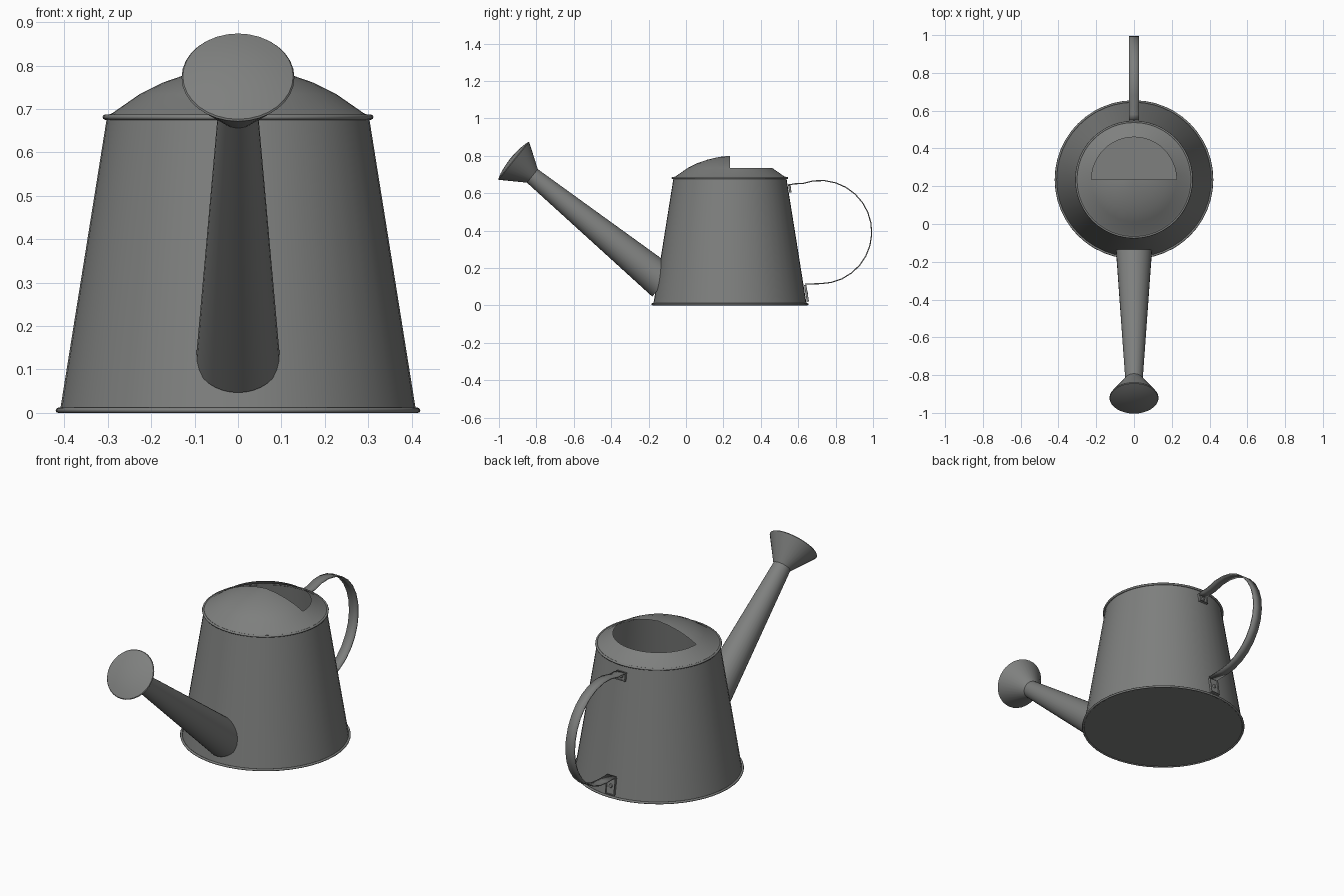
import bpy, bmesh, math
from mathutils import Vector, Matrix

cube = bpy.data.objects.get("Cube")
if cube:
    bpy.data.objects.remove(cube, do_unlink=True)

metal = bpy.data.materials.new("grey_metal")
metal.use_nodes = True
GREY = (0.21, 0.215, 0.21, 1)
metal.diffuse_color = GREY
metal.node_tree.nodes["Principled BSDF"].inputs["Base Color"].default_value = GREY

CENTRE = 0.235          # y of the can's axis
CAN = Matrix.Translation((0, CENTRE, 0))


def finish(name, bm, matrix=Matrix(), angle=30):
    bmesh.ops.remove_doubles(bm, verts=bm.verts, dist=1e-5)
    bmesh.ops.recalc_face_normals(bm, faces=bm.faces)
    mesh = bpy.data.meshes.new(name)
    bm.to_mesh(mesh)
    bm.free()
    mesh.transform(matrix)
    mesh.materials.append(metal)
    obj = bpy.data.objects.new(name, mesh)
    bpy.context.collection.objects.link(obj)
    bpy.ops.object.select_all(action='DESELECT')
    obj.select_set(True)
    bpy.context.view_layer.objects.active = obj
    bpy.ops.object.shade_smooth_by_angle(angle=math.radians(angle))
    return obj


def lathe(profile, steps=48):
    """Revolve (radius, height) points about z."""
    bm = bmesh.new()
    verts = [bm.verts.new((r, 0, z)) for r, z in profile]
    edges = [bm.edges.new(pair) for pair in zip(verts, verts[1:])]
    bmesh.ops.spin(bm, geom=verts + edges, cent=(0, 0, 0), axis=(0, 0, 1),
                   angle=math.tau, steps=steps)
    bmesh.ops.remove_doubles(bm, verts=bm.verts, dist=1e-5)
    return bm


def along(start, end):
    """Matrix placing z=0 at start, with z pointing to end."""
    start, end = Vector(start), Vector(end)
    turn = (end - start).to_track_quat('Z', 'Y').to_matrix().to_4x4()
    return Matrix.Translation(start) @ turn


# Can: floor, tapered wall and the two rolled rims
finish("can_wall", lathe([(0, 0.004), (0.41, 0.004), (0.302, 0.68)]), CAN)


def rim(name, radius, z, thick=0.006):
    ring = [(radius + thick * math.cos(a * math.tau / 8),
             z + thick * math.sin(a * math.tau / 8)) for a in range(9)]
    finish(name, lathe(ring), CAN, 60)


rim("base_rim", 0.414, 0.006)
rim("top_rim", 0.306, 0.681)

# Lid: a dome whose rear centre is open
lid = lathe([(0.305, 0.684), (0.29, 0.69), (0.225, 0.735), (0.175, 0.76),
             (0.12, 0.779), (0.06, 0.793), (0, 0.8)])
opening = [f for f in lid.faces if f.calc_center_median().y > 0
           and f.calc_center_median().z > 0.737]
bmesh.ops.delete(lid, geom=opening, context='FACES')
finish("half_lid", lid, CAN)

# Spout and sprinkler head
base, neck, face = (0, -0.119, 0.122), (0, -0.825, 0.695), (0, -0.92, 0.772)
length = (Vector(neck) - Vector(base)).length
finish("spout", lathe([(0.097, 0), (0.046, length)], 32), along(base, neck))
finish("sprinkler_head",
       lathe([(0.046, -0.005), (0.127, 0.118), (0.13, 0.123), (0.127, 0.127),
              (0.095, 0.136), (0.05, 0.143), (0, 0.146)], 32), along(neck, face))

# Handle: a bent flat strip
path = [(0.545, 0.643), (0.58, 0.65)]
for i in range(17):
    a = math.radians(110 - 200 * i / 16)
    path.append((0.717 + 0.276 * math.cos(a), 0.392 + 0.276 * math.sin(a)))
path.append((0.635, 0.114))
bm = bmesh.new()
rows = [[bm.verts.new((x, y, z)) for x in (-0.027, 0.027)] for y, z in path]
for a, b in zip(rows, rows[1:]):
    bm.faces.new((a[0], a[1], b[1], b[0]))
handle = finish("handle", bm)
solid = handle.modifiers.new("thickness", 'SOLIDIFY')
solid.thickness = 0.006
solid.offset = 0

# Handle brackets: plates on the wall, each with a rivet and a raised border
TILT = math.atan2(0.108, 0.676)


def bracket(name, z, height):
    y = CENTRE + 0.41 - 0.108 * (z - 0.004) / 0.676
    place = Matrix.Translation((0, y + 0.003, z)) @ Matrix.Rotation(TILT, 4, 'X')
    bm = bmesh.new()

    def block(x, zc, w, d, h):
        bmesh.ops.create_cube(bm, size=1, matrix=Matrix.Translation((x, d / 2, zc))
                              @ Matrix.Diagonal((w, d, h, 1)))

    block(0, 0, 0.054, 0.006, height)
    for side in (-1, 1):
        block(side * 0.025, 0, 0.004, 0.012, height)
    block(0, -height / 2 + 0.002, 0.054, 0.012, 0.004)
    bmesh.ops.create_cone(bm, cap_ends=True, segments=16, radius1=0.011, radius2=0.008,
                          depth=0.008, matrix=Matrix.Translation((0, 0.009, 0))
                          @ Matrix.Rotation(-math.pi / 2, 4, 'X'))
    finish(name, bm, place)


bracket("upper_bracket", 0.625, 0.045)
bracket("lower_bracket", 0.063, 0.09)
